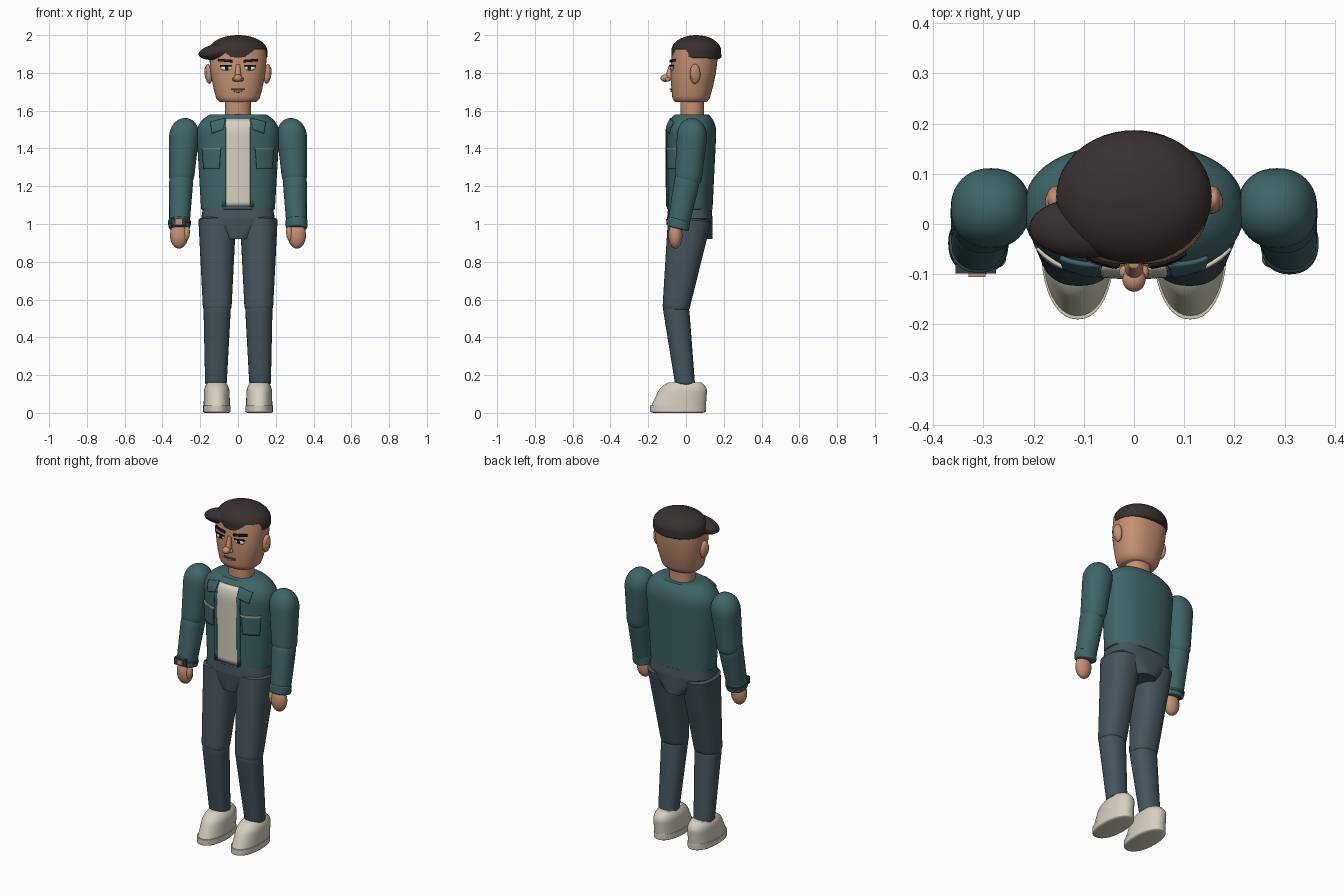
import bpy, bmesh, math
from mathutils import Vector

cube = bpy.data.objects.get("Cube")
if cube:
    bpy.data.objects.remove(cube, do_unlink=True)


def material(name, *rgb):
    m = bpy.data.materials.new(name)
    m.use_nodes = True
    m.diffuse_color = (*rgb, 1)
    m.node_tree.nodes["Principled BSDF"].inputs["Base Color"].default_value = (*rgb, 1)
    return m


TEAL = material("teal jacket", .05, .13, .14)
DENIM = material("slate denim", .06, .09, .11)
SKIN = material("tan skin", .56, .28, .17)
DARK = material("dark brown cap", .04, .03, .03)
CREAM = material("cream cloth", .67, .63, .53)
WHITE = material("eye white", .8, .8, .75)
BLACK = material("near black", .01, .01, .01)
LIP = material("brown lip", .2, .08, .05)
STRAP = material("dark strap", .03, .05, .06)


def finish(name, bm, mat, location=(0, 0, 0)):
    """Turn a bmesh into a smooth shaded object that keeps its sharp edges."""
    bmesh.ops.recalc_face_normals(bm, faces=bm.faces[:])
    mesh = bpy.data.meshes.new(name)
    bm.to_mesh(mesh)
    bm.free()
    mesh.materials.append(mat)
    ob = bpy.data.objects.new(name, mesh)
    ob.location = location
    bpy.context.collection.objects.link(ob)
    bpy.ops.object.select_all(action="DESELECT")
    ob.select_set(True)
    bpy.context.view_layer.objects.active = ob
    bpy.ops.object.shade_smooth_by_angle(angle=math.radians(40))
    return ob


def rounding(t, length, cut):
    """Circular shrink towards an end; cut below 1 leaves a flat cap."""
    if t >= length:
        return 1
    u = cut * (1 - t / length)
    return math.sqrt(max(1 - u * u, .001))


def body(name, low, high, mat, flip=1, base=.02, dome=.02, cut=.5,
         bulge=0, square=2.2, tilt=0, rows=24, sides=40):
    """Rounded tube between two ends, each (x, y, z, radius x, radius y)."""
    bm = bmesh.new()
    rings = []
    for row in range(rows + 1):
        t = (1 - math.cos(math.pi * row / rows)) / 2
        x, y, z, rx, ry = (a + (b - a) * t for a, b in zip(low, high))
        scale = rounding(t, base, .5) * rounding(1 - t, dome, cut)
        scale *= 1 + bulge * math.sin(math.pi * t)
        ring = []
        for k in range(sides):
            c, s = math.cos(math.tau * k / sides), math.sin(math.tau * k / sides)
            dx = math.copysign(abs(c) ** (2 / square), c) * rx * scale
            dy = math.copysign(abs(s) ** (2 / square), s) * ry * scale
            ring.append(bm.verts.new((flip * x + dx, y + dy, z + tilt * dy)))
        rings.append(ring)
    for lower, upper in zip(rings, rings[1:]):
        for k in range(sides):
            j = (k + 1) % sides
            bm.faces.new((lower[k], lower[j], upper[j], upper[k]))
    bm.faces.new(rings[0])
    bm.faces.new(rings[-1])
    return finish(name, bm, mat)


def scale_to(bm, size):
    bmesh.ops.scale(bm, vec=Vector(size), verts=bm.verts[:])


def ball(name, centre, radii, mat, flip=1, lean=0):
    bm = bmesh.new()
    bmesh.ops.create_uvsphere(bm, u_segments=28, v_segments=16, radius=1)
    scale_to(bm, radii)
    x, y, z = centre
    ob = finish(name, bm, mat, (flip * x, y, z))
    ob.rotation_euler.y = flip * lean
    return ob


def box(name, centre, size, mat):
    bm = bmesh.new()
    bmesh.ops.create_cube(bm, size=1)
    scale_to(bm, size)
    return finish(name, bm, mat, centre)


def front_of(target, x, z):
    """Depth of the front surface of an object."""
    graph = bpy.context.evaluated_depsgraph_get()
    hit, point, normal, index = target.ray_cast((x, -1, z), (0, 1, 0), depsgraph=graph)
    return point.y if hit else 0


def plate(name, target, x, z, width, height, mat, flip=1, lift=.005, taper=0, slant=0, steps=10):
    """Thin sheet wrapped on the front of an object; taper widens its top, slant lifts its outer end."""
    bm = bmesh.new()
    bmesh.ops.create_grid(bm, x_segments=steps, y_segments=steps, size=.5)
    for v in bm.verts:
        u, w = v.co.x, v.co.y
        px = flip * (x + u * (width + taper * w))
        pz = z + w * height + u * slant
        v.co = (px, front_of(target, px, pz) - lift, pz)
    ob = finish(name, bm, mat)
    solid = ob.modifiers.new("thickness", "SOLIDIFY")
    solid.thickness = .008
    solid.offset = 0
    return ob


# Jacket, shirt and hips
jacket = body("jacket_body", (0, .02, 1.07, .195, .12), (0, .03, 1.58, .225, .135), TEAL,
              dome=.2, cut=.75, square=2.3, sides=56)
plate("shirt_front", jacket, 0, 1.325, .13, .46, CREAM, lift=.002, steps=20)
body("waist", (0, .02, 1.03, .195, .12), (0, .02, 1.09, .185, .115), DENIM, base=0, square=2.8)
body("pelvis", (0, .025, .92, .07, .115), (0, .02, 1.03, .195, .12), DENIM, base=0, dome=0, square=2.8)

# Neck, head, nose and mouth
body("neck", (0, .033, 1.55, .07, .063), (0, .033, 1.7, .07, .063), SKIN)
head = body("head", (0, .025, 1.645, .11, .095), (0, .05, 1.93, .15, .12), SKIN,
            base=.1, bulge=.1, square=2.3, sides=48)
plate("mouth", head, 0, 1.713, .075, .008, LIP)
ball("lower_lip", (0, front_of(head, 0, 1.7), 1.703), (.025, .006, .006), SKIN)
body("nose_bridge", (0, -.09, 1.76, .02, .028), (0, -.08, 1.845, .01, .008), SKIN)
ball("nose_tip", (0, -.11, 1.772), (.023, .025, .02), SKIN)

# Cap with its peak turned to one side
body("cap", (0, .055, 1.872, .155, .132), (0, .053, 2, .155, .132), DARK,
     base=.1, dome=.65, cut=1, square=2, sides=48)
ball("cap_peak", (.1, -.008, 1.913), (.11, .06, .042), DARK, flip=-1, lean=.15)

for side, s in (("left_", 1), ("right_", -1)):
    # Eyes, brows, ears and nostrils
    eye_y = front_of(head, s * .06, 1.825)
    ball(side + "eye", (.062, eye_y, 1.825), (.03, .009, .013), WHITE, s)
    ball(side + "iris", (.06, eye_y - .006, 1.825), (.011, .006, .011), BLACK, s)
    plate(side + "eyelash", head, .064, 1.838, .06, .006, BLACK, s, lift=.008)
    plate(side + "eyebrow", head, .066, 1.865, .075, .013, BLACK, s, lift=.007, slant=.006)
    ball(side + "ear", (.155, .048, 1.795), (.02, .028, .053), SKIN, s, lean=.08)
    ball(side + "ear_inner", (.168, .044, 1.797), (.009, .018, .036), SKIN, s, lean=.08)
    ball(side + "nostril", (.018, -.096, 1.766), (.012, .014, .011), SKIN, s)

    # Jacket front edge, lapel and chest pocket
    plate(side + "front_edge", jacket, .074, 1.32, .02, .46, TEAL, s, lift=.003)
    plate(side + "lapel", jacket, .107, 1.52, .07, .06, TEAL, s, lift=.007, taper=.02, slant=-.02)
    plate(side + "pocket", jacket, .14, 1.345, .09, .11, TEAL, s, taper=.015)
    plate(side + "pocket_trim", jacket, .14, 1.4, .105, .007, CREAM, s, lift=.007)

    # Arm and hand
    body(side + "upper_sleeve", (.3, .01, 1.22, .065, .07), (.28, .04, 1.56, .085, .083), TEAL, s,
         base=.1, dome=.3, cut=1, tilt=-.15)
    body(side + "lower_sleeve", (.31, -.04, 1, .054, .056), (.3, .01, 1.25, .065, .067), TEAL, s,
         dome=.15, tilt=-.25)
    body(side + "cuff", (.31, -.043, .975, .057, .058), (.31, -.037, 1.027, .058, .059), TEAL, s,
         base=.15, dome=.15, tilt=-.25)
    ball(side + "hand", (.312, -.056, .94), (.048, .037, .07), SKIN, s)
    ball(side + "thumb", (.273, -.068, .95), (.018, .019, .042), SKIN, s, lean=-.1)

    # Leg
    body(side + "thigh", (.11, -.055, .54, .075, .07), (.11, .02, 1.03, .1, .115), DENIM, s,
         base=.05, square=2.3, tilt=-.08)
    body(side + "shin", (.117, -.005, .15, .057, .053), (.11, -.055, .57, .073, .071), DENIM, s,
         dome=.08, square=2.3, tilt=-.06)

    # Shoe
    body(side + "shoe", (.112, -.04, .035, .07, .145), (.113, -.005, .162, .066, .12), CREAM, s,
         base=0, dome=.4, cut=.7)
    body(side + "sole", (.112, -.042, 0, .073, .148), (.112, -.042, .04, .073, .148), CREAM, s,
         base=.2)

# Wristwatch on the right cuff
body("watch_strap", (.31, -.04, .997, .06, .061), (.31, -.037, 1.015, .06, .061), STRAP,
     flip=-1, tilt=-.25)
box("watch_case", (-.315, -.09, 1.012), (.08, .018, .042), STRAP)
box("watch_face", (-.313, -.101, 1.012), (.034, .009, .028), SKIN)
